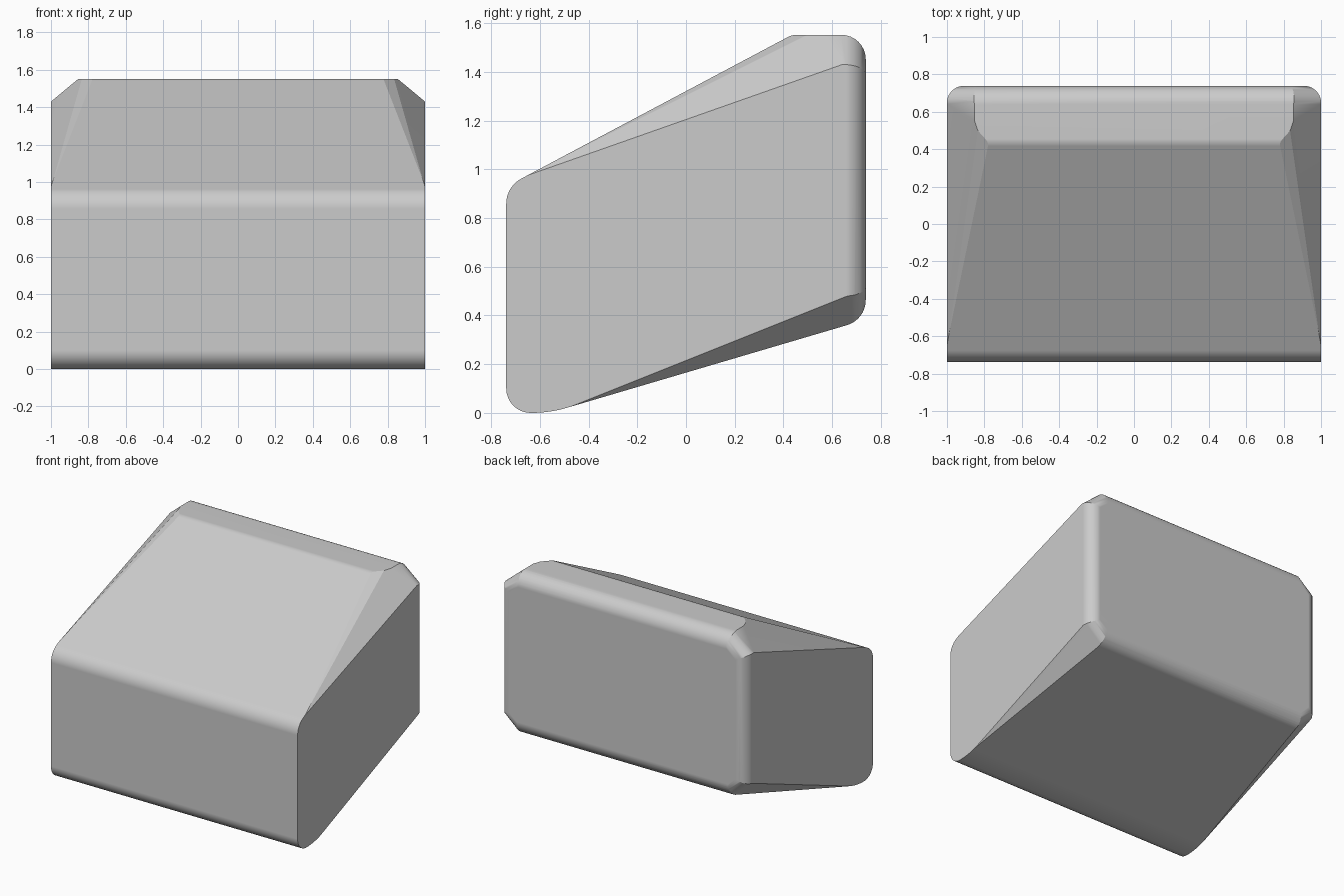
import bpy, bmesh, math
from mathutils import Vector

if "Cube" in bpy.data.objects:
    bpy.data.objects.remove(bpy.data.objects["Cube"], do_unlink=True)

DEPTH = 0.738   # half depth
HEIGHT = 1.552


def fillet(corners, steps=8):
    """Round each (y, z, tangent length) corner of a closed profile."""
    out = []
    for i, (y, z, t) in enumerate(corners):
        p = Vector((y, z))
        a = (Vector(corners[i - 1][:2]) - p).normalized()
        b = (Vector(corners[(i + 1) % len(corners)][:2]) - p).normalized()
        half = a.angle(b) / 2
        radius = t * math.tan(half)
        centre = p + (a + b).normalized() * t / math.cos(half)
        start = (p + a * t - centre).normalized()
        end = (p + b * t - centre).normalized()
        out += [centre + start.slerp(end, k / steps) * radius
                for k in range(steps + 1)]
    return out


# Side profile, extruded across the width
profile = fillet([
    (-DEPTH, 0, 0.1), (-0.56, 0, 0.075),
    (DEPTH, 0.383, 0.08), (DEPTH, HEIGHT, 0.1),
    (0.435, HEIGHT, 0.02), (-DEPTH, 0.929, 0.07),
])
bm = bmesh.new()
base = bm.faces.new([bm.verts.new((-1, p.x, p.y)) for p in profile])
side = bmesh.ops.extrude_face_region(bm, geom=[base])["geom"]
bmesh.ops.translate(bm, vec=(2, 0, 0),
                    verts=[v for v in side if isinstance(v, bmesh.types.BMVert)])


def cut(point, normal):
    """Slice the same plane off both sides and cap the opening."""
    for s in (1, -1):
        res = bmesh.ops.bisect_plane(
            bm, geom=bm.verts[:] + bm.edges[:] + bm.faces[:], dist=1e-5,
            plane_co=(s * point[0], point[1], point[2]),
            plane_no=(s * normal[0], normal[1], normal[2]), clear_outer=True)
        rim = [e for e in res["geom_cut"]
               if isinstance(e, bmesh.types.BMEdge) and e.is_boundary]
        if rim:
            bmesh.ops.contextual_create(bm, geom=rim)


def round_to_back(z, normal, radius=0.09, steps=8):
    """Round the edge where a plane through (1, DEPTH, z) meets the back."""
    n, back = Vector(normal).normalized(), Vector((0, 1, 0))
    centre = Vector((1, DEPTH, z)) - (n + back) * radius / (1 + n.dot(back))
    for k in range(1, steps):
        d = n.slerp(back, k / steps)
        cut(centre + d * radius, d)


# Tapering upper chamfer, its level end and its softened inner edge
level = (0.83, 0, 1)
cut((1, -0.68, 0.965), (1.04, -0.352, 1))
cut((1, 0.64, 1.43), level)
front = Vector((1, -0.67, 0.968))
inner, outer = Vector((0.785, 0.43, 1.546)), Vector((0.84, 0.44, 1.524))
soft = (outer - front).cross(inner - front)
cut(front, soft if soft.z > 0 else -soft)

# Tapering lower chamfer
lower = (0.9, 0.4, -1)
cut((1, -0.45, 0.035), lower)

# Rounded back edges of the sides and chamfers
round_to_back(1, (1, 0, 0))
round_to_back(1.43, level)
round_to_back(0.51, lower)

bmesh.ops.remove_doubles(bm, verts=bm.verts[:], dist=1e-4)
bmesh.ops.recalc_face_normals(bm, faces=bm.faces[:])
mesh = bpy.data.meshes.new("wedge_block")
bm.to_mesh(mesh)
bm.free()

block = bpy.data.objects.new("wedge_block", mesh)
bpy.context.collection.objects.link(block)

# Plain grey
grey = bpy.data.materials.new("light_grey")
grey.use_nodes = True
colour = (0.6, 0.6, 0.6, 1)
grey.diffuse_color = colour
grey.node_tree.nodes["Principled BSDF"].inputs["Base Color"].default_value = colour
mesh.materials.append(grey)

# Smooth curves, crisp chamfers
bpy.ops.object.select_all(action="DESELECT")
block.select_set(True)
bpy.context.view_layer.objects.active = block
bpy.ops.object.shade_smooth_by_angle(angle=math.radians(20))
weighted = block.modifiers.new("flat_faces", "WEIGHTED_NORMAL")
weighted.keep_sharp = True
